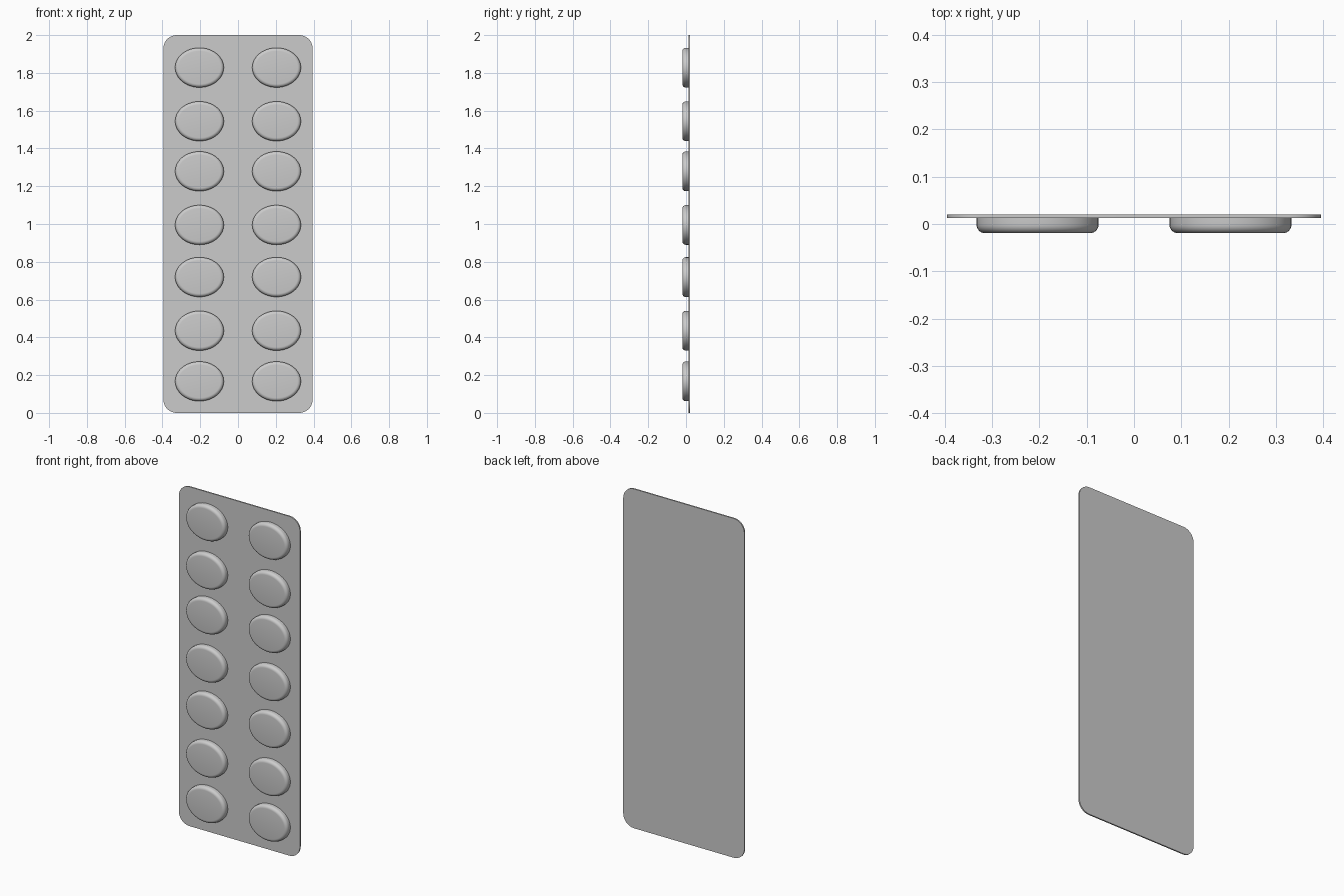
import bpy, bmesh
from math import sin, cos, pi, radians

cube = bpy.data.objects.get("Cube")
if cube:
    bpy.data.objects.remove(cube, do_unlink=True)

GREY = (0.6, 0.6, 0.6, 1)
mat = bpy.data.materials.new("plain grey")
mat.use_nodes = True
mat.diffuse_color = GREY
mat.node_tree.nodes["Principled BSDF"].inputs["Base Color"].default_value = GREY

BACK, CARD_FRONT, DOME_FRONT = 0.0205, 0.0125, -0.0195


def loft(name, rings):
    """Skin a stack of closed rings and cap both ends."""
    bm = bmesh.new()
    loops = [[bm.verts.new(p) for p in ring] for ring in rings]
    n = len(loops[0])
    for a, b in zip(loops, loops[1:]):
        for i in range(n):
            j = (i + 1) % n
            bm.faces.new((a[i], a[j], b[j], b[i]))
    bm.faces.new(loops[0])
    bm.faces.new(loops[-1])
    bmesh.ops.recalc_face_normals(bm, faces=bm.faces)
    mesh = bpy.data.meshes.new(name)
    bm.to_mesh(mesh)
    bm.free()
    mesh.materials.append(mat)
    obj = bpy.data.objects.new(name, mesh)
    bpy.context.collection.objects.link(obj)
    bpy.ops.object.select_all(action='DESELECT')
    obj.select_set(True)
    bpy.context.view_layer.objects.active = obj
    bpy.ops.object.shade_smooth_by_angle(angle=radians(35))
    return obj


# Backing card with rounded corners
def card_ring(y, half_w=0.395, half_h=1.0, r=0.07, steps=8):
    ring = []
    for k, (sx, sz) in enumerate([(1, 1), (-1, 1), (-1, -1), (1, -1)]):
        for i in range(steps + 1):
            a = (k + i / steps) * pi / 2
            ring.append((sx * (half_w - r) + r * cos(a), y,
                         1 + sz * (half_h - r) + r * sin(a)))
    return ring


loft("backing_card", [card_ring(BACK), card_ring(CARD_FRONT)])


# Oval pill pocket: straight wall, then a rounded front rim
def oval_ring(y, inset, rx=0.129, rz=0.105, sides=48):
    return [((rx - inset) * cos(2 * pi * i / sides), y,
             (rz - inset) * sin(2 * pi * i / sides)) for i in range(sides)]


ROUND = 0.018
pocket_rings = [oval_ring(CARD_FRONT + 0.002, 0)]
for i in range(7):
    a = i / 6 * pi / 2
    pocket_rings.append(oval_ring(DOME_FRONT + ROUND * (1 - sin(a)), ROUND * (1 - cos(a))))
pocket = loft("pill_pocket", pocket_rings)

# Two columns of seven pockets sharing one mesh
heights = [0.167, 0.435, 0.719, 0.995, 1.279, 1.544, 1.828]
for z in heights:
    for x in (-0.204, 0.204):
        copy = pocket.copy()
        copy.location = (x, 0, z)
        bpy.context.collection.objects.link(copy)
bpy.data.objects.remove(pocket)
